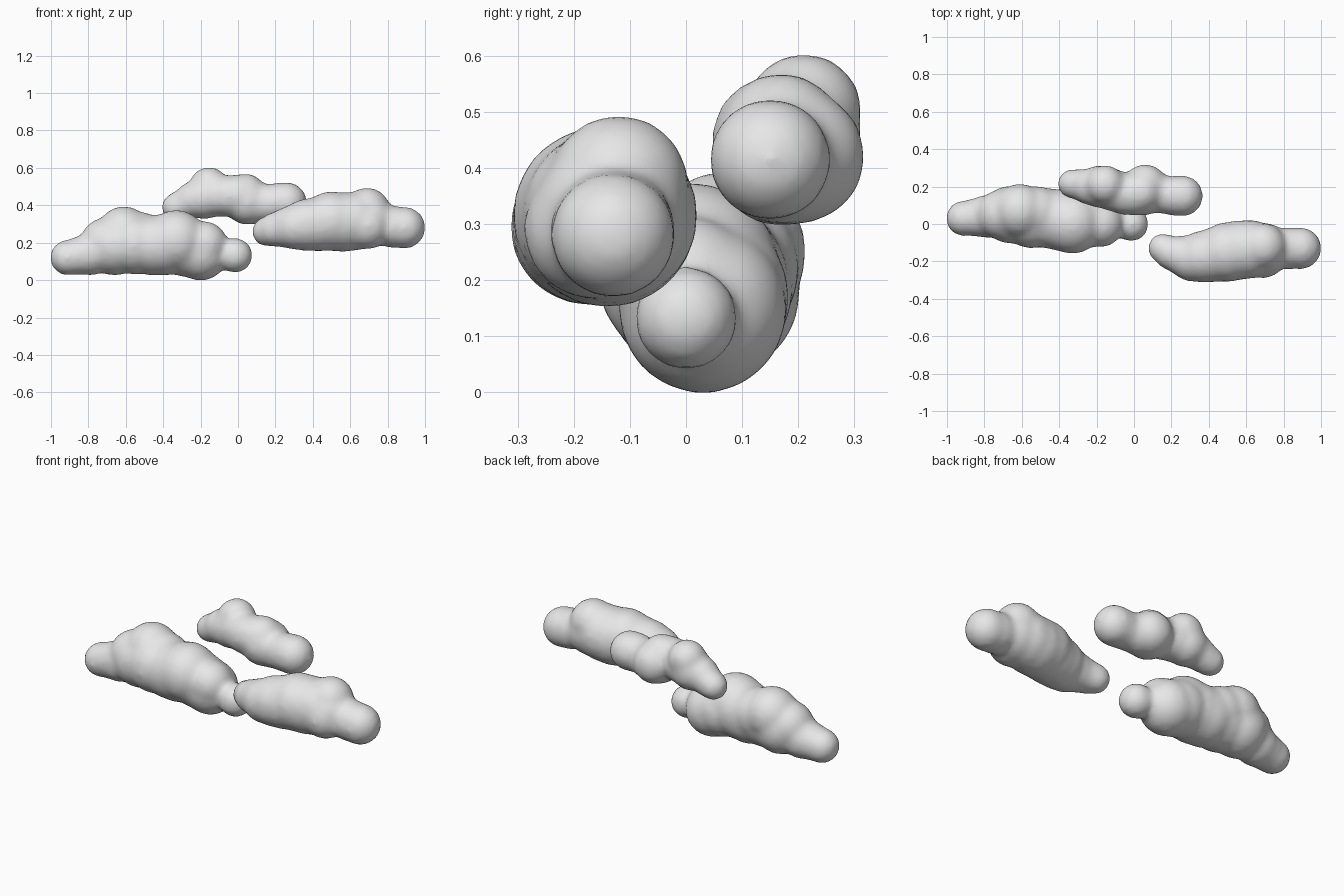
import bpy, bmesh
from mathutils import Matrix

white = bpy.data.materials.new("cloud_white")
white.diffuse_color = (0.8, 0.8, 0.8, 1)


def cloud(name, puffs):
    """Fuse overlapping round puffs (x, y, z, radius) into one soft cloud."""
    bm = bmesh.new()
    for x, y, z, r in puffs:
        bmesh.ops.create_icosphere(bm, subdivisions=3, radius=r + 0.006,
                                   matrix=Matrix.Translation((x, y, z)))
    mesh = bpy.data.meshes.new(name)
    bm.to_mesh(mesh)
    bm.free()
    mesh.materials.append(white)
    ob = bpy.data.objects.new(name, mesh)
    bpy.context.collection.objects.link(ob)
    fuse = ob.modifiers.new("fuse", 'REMESH')
    fuse.mode = 'VOXEL'
    fuse.voxel_size = 0.016
    fuse.use_smooth_shade = True
    soften = ob.modifiers.new("soften", 'SMOOTH')
    soften.factor = 0.5
    soften.iterations = 12
    return ob


# Large low cloud with a small puff at its end
cloud("left_cloud", [
    (-0.91, 0.03, 0.12, 0.09), (-0.85, 0.035, 0.13, 0.097),
    (-0.79, 0.04, 0.14, 0.11), (-0.71, 0.05, 0.20, 0.128),
    (-0.66, 0.05, 0.18, 0.15), (-0.61, 0.07, 0.25, 0.14),
    (-0.55, 0.03, 0.19, 0.155), (-0.52, 0.06, 0.22, 0.138),
    (-0.45, 0.03, 0.185, 0.157), (-0.39, 0.02, 0.19, 0.16),
    (-0.33, 0.005, 0.21, 0.16), (-0.27, 0.03, 0.17, 0.15),
    (-0.20, 0.03, 0.148, 0.146), (-0.18, 0.00, 0.19, 0.12),
    (-0.16, 0.01, 0.14, 0.105), (-0.015, 0.00, 0.132, 0.088)])

# Middle height cloud
cloud("right_cloud", [
    (0.155, -0.13, 0.26, 0.075), (0.20, -0.155, 0.27, 0.088),
    (0.26, -0.17, 0.28, 0.103), (0.31, -0.185, 0.285, 0.118),
    (0.37, -0.175, 0.295, 0.135), (0.43, -0.165, 0.30, 0.142),
    (0.50, -0.15, 0.315, 0.155), (0.56, -0.14, 0.31, 0.155),
    (0.62, -0.135, 0.315, 0.152), (0.69, -0.12, 0.37, 0.12),
    (0.69, -0.165, 0.29, 0.12), (0.70, -0.135, 0.31, 0.135),
    (0.83, -0.13, 0.285, 0.108), (0.89, -0.13, 0.28, 0.107)])

# Small high cloud
cloud("top_cloud", [
    (-0.33, 0.215, 0.39, 0.073), (-0.29, 0.21, 0.405, 0.08),
    (-0.24, 0.20, 0.43, 0.092),
    (-0.18, 0.20, 0.44, 0.11), (-0.155, 0.21, 0.50, 0.10),
    (-0.11, 0.18, 0.45, 0.108), (-0.05, 0.16, 0.45, 0.107),
    (0.00, 0.16, 0.45, 0.11), (0.04, 0.17, 0.46, 0.105),
    (0.05, 0.17, 0.42, 0.12), (0.06, 0.20, 0.42, 0.115),
    (0.11, 0.17, 0.41, 0.107), (0.17, 0.155, 0.41, 0.098),
    (0.22, 0.15, 0.415, 0.102), (0.26, 0.15, 0.415, 0.104)])
